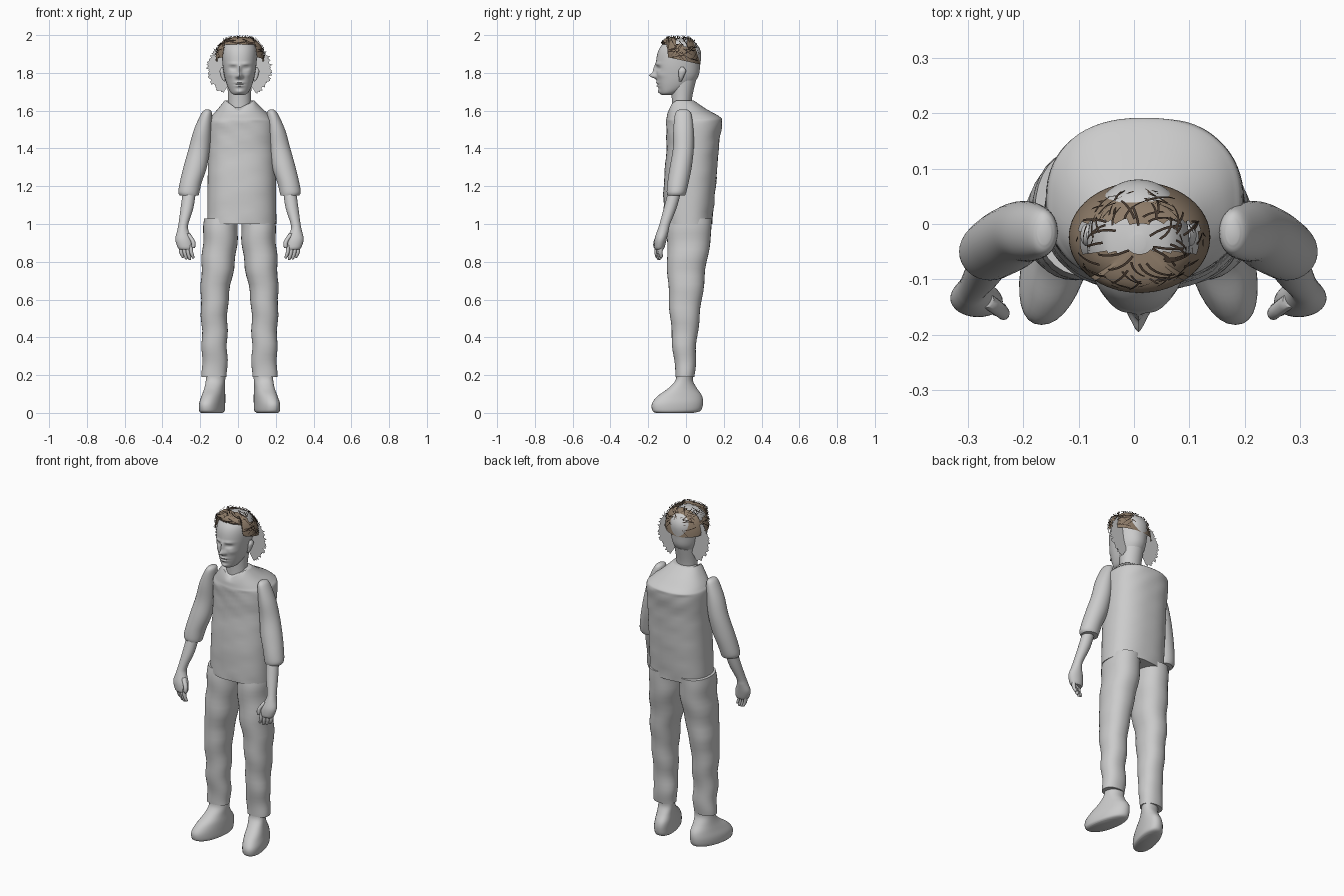
import bpy, bmesh, math, random
from mathutils import Vector

random.seed(4)
if "Cube" in bpy.data.objects:
    bpy.data.objects.remove(bpy.data.objects["Cube"])


def material(name, rgb):
    m = bpy.data.materials.new(name)
    m.use_nodes = True
    m.diffuse_color = (*rgb, 1)
    m.node_tree.nodes["Principled BSDF"].inputs["Base Color"].default_value = (*rgb, 1)
    return m


GREY = material("plain grey", (0.6, 0.6, 0.6))
TAN = material("hair tan", (0.27, 0.2, 0.14))
DARK = material("hair dark brown", (0.06, 0.04, 0.028))
MID = 0.008  # mirror plane of the body


def finish(bm, name, mat, angle=50):
    bmesh.ops.recalc_face_normals(bm, faces=bm.faces)
    me = bpy.data.meshes.new(name)
    bm.to_mesh(me)
    bm.free()
    ob = bpy.data.objects.new(name, me)
    bpy.context.collection.objects.link(ob)
    me.materials.append(mat)
    bpy.ops.object.select_all(action="DESELECT")
    ob.select_set(True)
    bpy.context.view_layer.objects.active = ob
    bpy.ops.object.shade_smooth_by_angle(angle=math.radians(angle))
    return ob


def spline(rows, steps):
    """Smoothly interpolate between neighbouring rows."""
    rows = [Vector(r) for r in rows]
    out = []
    for i in range(len(rows) - 1):
        a, b = rows[max(i - 1, 0)], rows[i]
        c, d = rows[i + 1], rows[min(i + 2, len(rows) - 1)]
        for k in range(steps):
            t = k / steps
            out.append(b + (c - a) * (t / 2) + (a * 2 - b * 5 + c * 4 - d) * (t * t / 2)
                       + (b * 3 - a - c * 3 + d) * (t ** 3 / 2))
    return out + [rows[-1]]


def loft(name, rows, side=0, sides=32, steps=5, power=1.0, warp=None):
    """Skin rows of (z, x, y, rx, ry); side mirrors the part to left or right."""
    bm = bmesh.new()
    rings = []
    for z, x, y, rx, ry in spline(rows, steps):
        ring = []
        for i in range(sides):
            a = math.tau * i / sides
            c, s = math.cos(a), math.sin(a)
            p = Vector((x + rx * math.copysign(abs(c) ** power, c),
                        y + ry * math.copysign(abs(s) ** power, s), z))
            if warp:
                p = warp(p, y)
            if side:
                p.x = MID + side * p.x
            ring.append(bm.verts.new(p))
        rings.append(ring)
    for lo, hi in zip(rings, rings[1:]):
        for i in range(sides):
            j = (i + 1) % sides
            bm.faces.new((lo[i], lo[j], hi[j], hi[i]))
    bm.faces.new(rings[0])
    bm.faces.new(rings[-1])
    return finish(bm, name, GREY)


def gauss(x, w):
    return math.exp(-(x / w) ** 2)


# Shirt with a V neckline and soft cloth folds
def shirt_shape(p, cy):
    if p.y < cy and p.z > 1.58:
        p.z -= 0.055 * max(0, 1 - abs(p.x - MID) / 0.075) * (p.z - 1.58) / 0.075
    if p.z < 1.55:
        p.y += 0.003 * math.sin(p.z * 55 + p.x * 18) * math.sin(p.x * 30 + p.z * 9)
    return p


loft("shirt", [(1.0, .02, .01, .183, .128), (1.2, .02, .02, .181, .138),
               (1.4, .02, .035, .178, .138), (1.53, .019, .042, .178, .148),
               (1.565, .017, .04, .162, .142), (1.61, .012, .005, .118, .1),
               (1.655, MID, -.022, .078, .062)], sides=64, power=.85, warp=shirt_shape)

# Neck
loft("neck", [(1.55, MID, -.025, .06, .05), (1.66, MID, -.022, .06, .053),
              (1.76, MID, -.015, .066, .068)])

# Face relief: (offset x, z, push forward, width, height)
RELIEF = [(0, 1.785, .034, .014, .014), (0, 1.815, .016, .009, .026),
          (0, 1.748, .009, .022, .006), (0, 1.731, .008, .018, .006),
          (0, 1.74, -.004, .024, .003), (0, 1.698, .012, .022, .012)]
for s in (-1, 1):
    RELIEF += [(s * .034, 1.826, -.013, .018, .01), (s * .034, 1.848, .006, .024, .007),
               (s * .034, 1.827, .005, .011, .005), (s * .014, 1.78, .008, .008, .008),
               (s * .05, 1.79, .005, .02, .015)]


def face_shape(p, cy):
    front = min(1, max(0, (cy - p.y) / 0.06))
    push = sum(d * gauss(p.x - MID - x, w) * gauss(p.z - z, h) for x, z, d, w, h in RELIEF)
    p.y -= push * front
    return p


loft("head", [(1.682, MID, -.105, .022, .022), (1.695, MID, -.088, .045, .048),
              (1.73, MID, -.062, .064, .086), (1.78, MID, -.046, .079, .11),
              (1.84, MID, -.042, .089, .117), (1.9, MID, -.036, .092, .116),
              (1.94, MID, -.034, .083, .1), (1.97, MID, -.034, .058, .068),
              (1.982, MID, -.034, .012, .014)], sides=96, steps=10, power=.95, warp=face_shape)

for side, label in ((-1, "right"), (1, "left")):
    # Ear
    loft(label + "_ear", [(1.755, .078, -.03, .004, .006), (1.775, .087, -.026, .01, .012),
                          (1.81, .093, -.02, .012, .02), (1.83, .09, -.02, .004, .008)],
         side, sides=16)

    # Trouser leg
    loft(label + "_trouser_leg",
         [(1.03, .098, .02, .09, .115), (.95, .1, .018, .091, .117), (.8, .112, .005, .088, .105),
          (.6, .132, -.003, .073, .087), (.4, .132, -.008, .067, .067),
          (.26, .132, -.006, .067, .056), (.19, .132, -.005, .066, .05)],
         side, power=.9,
         warp=lambda p, y: p + Vector((.003 * math.sin(p.z * 40), .003 * math.sin(p.z * 31), 0)))

    # Shoe with the toe turned outward
    loft(label + "_shoe",
         [(0, .14, -.06, .05, .1), (.012, .14, -.05, .06, .128), (.05, .14, -.045, .061, .135),
          (.09, .136, -.032, .056, .117), (.13, .133, -.018, .051, .076),
          (.17, .13, -.01, .05, .047), (.21, .13, -.006, .05, .045)],
         side, power=.9, warp=lambda p, y: p + Vector((-.22 * p.y - .005, 0, 0)))

    # Sleeve with a cuff
    loft(label + "_sleeve",
         [(1.605, .17, -.015, .012, .022), (1.585, .174, -.015, .028, .042),
          (1.5, .195, -.014, .046, .053), (1.4, .213, -.014, .056, .055),
          (1.3, .235, -.028, .062, .058), (1.22, .258, -.042, .058, .056),
          (1.17, .268, -.05, .056, .052), (1.15, .266, -.052, .049, .046)], side)

    # Forearm and palm
    loft(label + "_forearm",
         [(1.2, .262, -.052, .034, .034), (1.09, .277, -.082, .034, .034),
          (1.0, .297, -.112, .026, .028), (.965, .3, -.122, .03, .03),
          (.92, .295, -.134, .045, .032), (.88, .287, -.14, .042, .028),
          (.865, .284, -.141, .034, .022)], side)

    # Fingers and thumb
    for k in range(4):
        x, y, tip = .258 + k * .018, -.152 + k * .007, .813 + abs(k - 1.3) * .008
        loft(f"{label}_finger_{k + 1}",
             [(tip - .006, x - .012, y, .003, .003), (tip, x - .012, y, .008, .009),
              (.85, x - .003, y - .004, .01, .011), (.89, x, y, .011, .012)],
             side, sides=12, steps=3)
    loft(label + "_thumb",
         [(.872, .243, -.163, .004, .004), (.88, .244, -.163, .01, .01),
          (.91, .247, -.158, .012, .013), (.95, .275, -.137, .014, .014)],
         side, sides=12, steps=3)

    # Flat ragged side hair
    bm = bmesh.new()
    strip = []
    n = 56
    for i in range(n + 1):
        a = math.radians(-58 + 100 * i / n)
        r = .17 + random.uniform(-.012, .007)
        strip.append([bm.verts.new((MID + side * q * math.cos(a), .012, 1.825 + .95 * q * math.sin(a)))
                      for q in (.07, r)])
    for (a, b), (c, d) in zip(strip, strip[1:]):
        bm.faces.new((a, b, d, c))
    finish(bm, label + "_side_hair", GREY)


# Hair cap: every column climbs from the hairline to the crown
def hair_point(a, t, lift=0.0):
    s = -math.sin(a)
    rim = 1.95 if s > .74 else 1.845 + .022 * (s + 1)
    phi = t * math.pi / 2
    r = math.cos(phi) ** .55
    top = 1.99 - rim
    return Vector((.01 + (.128 + lift) * r * math.cos(a),
                   -.024 - .012 * t + (.1 + lift) * r * math.sin(a),
                   rim + (top + lift) * math.sin(phi)))


bm = bmesh.new()
cols, rows = 64, 14
grid = [[bm.verts.new(hair_point(math.tau * i / cols, .97 * j / rows)) for j in range(rows + 1)]
        for i in range(cols)]
for i in range(cols):
    for j in range(rows):
        k = (i + 1) % cols
        quad = (grid[i][j], grid[k][j], grid[k][j + 1], grid[i][j + 1])
        mid = sum((v.co for v in quad), Vector()) / 4
        parting = -.05 < mid.y < .004 and abs(mid.x - .01) < .108
        if not parting:
            bm.faces.new(quad)
finish(bm, "hair_cap", TAN, 20)

# Loose dark strands crossing over the cap
bm = bmesh.new()
for n in range(150):
    a, t = random.uniform(0, math.tau), random.uniform(0, .75)
    da, dt = random.choice((-1, 1)) * random.uniform(.1, .6), random.uniform(-.1, .35)
    last = None
    for k in range(6):
        u = k / 5
        q = min(max(t + dt * u, 0), .97)
        p = hair_point(a + da * u, q, .003 + .005 * u)
        w = Vector((0, 0, .0022)) if q < .45 else Vector((-math.sin(a), math.cos(a), 0)) * .0022
        pair = [bm.verts.new(p - w), bm.verts.new(p + w)]
        if last:
            bm.faces.new((last[0], last[1], pair[1], pair[0]))
        last = pair
finish(bm, "hair_strands", DARK)
